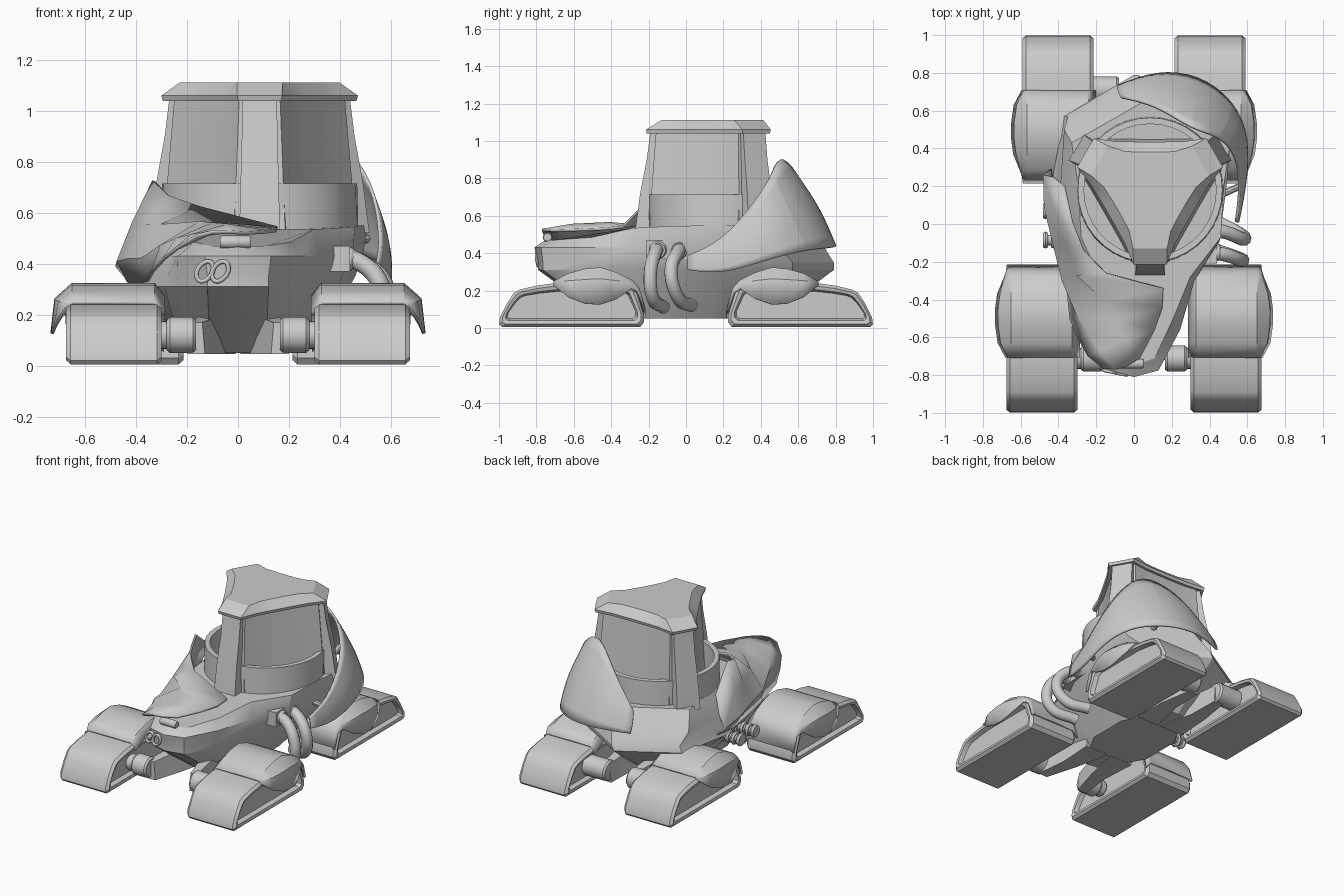
import bpy, bmesh, math
from mathutils import Vector

if "Cube" in bpy.data.objects:
    bpy.data.objects.remove(bpy.data.objects["Cube"])

def mesh(name, verts, faces, thick=0, sub=0):
    me = bpy.data.meshes.new(name)
    me.from_pydata([tuple(v) for v in verts], [], faces)
    bm = bmesh.new()
    bm.from_mesh(me)
    bmesh.ops.recalc_face_normals(bm, faces=bm.faces)
    bm.to_mesh(me)
    bm.free()
    ob = bpy.data.objects.new(name, me)
    bpy.context.collection.objects.link(ob)
    if sub:
        m = ob.modifiers.new("Subdivide", 'SUBSURF')
        m.levels = m.render_levels = sub
        m.boundary_smooth = 'PRESERVE_CORNERS'
    if thick:
        m = ob.modifiers.new("Thickness", 'SOLIDIFY')
        m.thickness = thick
        m.offset = 0
    return ob

def loft(name, rings, closed=True, cap=True, loop=False, **kw):
    n, R = len(rings[0]), len(rings)
    verts = [v for r in rings for v in r]
    faces = []
    for i in range(R if loop else R - 1):
        a, b = i * n, ((i + 1) % R) * n
        for j in range(n if closed else n - 1):
            k = (j + 1) % n
            faces.append((a + j, a + k, b + k, b + j))
    if closed and cap and not loop:
        faces += [tuple(range(n)), tuple(range((R - 1) * n, R * n))]
    return mesh(name, verts, faces, **kw)

def box(name, lo, hi):
    return loft(name, [[(x, y, z) for x, y in ((lo[0], lo[1]), (hi[0], lo[1]), (hi[0], hi[1]), (lo[0], hi[1]))]
                       for z in (lo[2], hi[2])])

def rod(name, a, b, r, n=20):
    a, b = Vector(a), Vector(b)
    q = (b - a).to_track_quat('Z', 'Y')
    ring = [Vector((math.cos(t * math.tau / n), math.sin(t * math.tau / n), 0)) for t in range(n)]
    d = (b - a).normalized() * min(.012, r * .3)
    return loft(name, [[c + q @ (p * s) for p in ring]
                       for c, s in ((a, r * .85), (a + d, r), (b - d, r), (b, r * .85))])

def hose(name, pts, r, cyclic=False):
    cu = bpy.data.curves.new(name, 'CURVE')
    cu.dimensions = '3D'
    cu.bevel_depth, cu.bevel_resolution, cu.use_fill_caps = r, 3, True
    sp = cu.splines.new('BEZIER')
    sp.bezier_points.add(len(pts) - 1)
    sp.use_cyclic_u = cyclic
    for bp, p in zip(sp.bezier_points, pts):
        bp.co = p
        bp.handle_left_type = bp.handle_right_type = 'AUTO'
    ob = bpy.data.objects.new(name, cu)
    bpy.context.collection.objects.link(ob)

# Track pods, fenders, axles and legs (four corners)
pod_profile = [(-.985, .005), (-.999, .02), (-.995, .055), (-.955, .135), (-.92, .188), (-.89, .205), (-.8, .226),
               (-.7, .24), (-.3, .24), (-.27, .21), (-.225, .07), (-.225, .03), (-.245, .005)]
fender_stations = [(-.705, .245, .225, .675), (-.63, .285, .165, .715), (-.54, .31, .13, .728), (-.46, .318, .125, .73),
                   (-.37, .29, .155, .718), (-.29, .25, .21, .685), (-.255, .21, .19, .675), (-.222, .1, .09, .672)]
for end, sy, dx in (("front", 1, 0), ("rear", -1, -.085)):
    for side, sx in (("left", -1), ("right", 1)):
        tag = end + "_" + side + "_"
        rings = []
        for x, d in ((.335, .045), (.305, .035), (.3, .016), (.318, 0), (.657, 0), (.675, .016), (.67, .035), (.64, .045)):
            rings.append([(sx * (x + dx), sy * (-.6125 + (y + .6125) * (1 - d / .39)), .122 + (z - .122) * (1 - d / .118))
                          for y, z in pod_profile])
        loft(tag + "track_pod", rings)
        loft(tag + "fender", [[(sx * (x + dx), sy * y, z) for x, z in
             ((.292, zt - .045), (.33, zt), (.65, zt), (xo - .015, zt * .7 + zl * .3), (xo, zl))]
             for y, zt, zl, xo in fender_stations], closed=False, thick=.014)
        rod(tag + "axle", (sx * (.165 + dx), sy * -.712, .12), (sx * .28, sy * -.712, .12), .07)
        rod(tag + "axle_hub", (sx * (.27 + dx), sy * -.712, .12), (sx * (.33 + dx), sy * -.712, .12), .055)
        loft(tag + "leg", [[(sx * x, sy * y, z) for x, z in ((c - w, .045), (c + w, .045), (c + w * .7, h), (c - w * .7, h))]
                           for y, c, w, h in ((-.25, .1, .09, .22), (-.5, .12, .055, .19), (-.72, .165 + dx * .7, .035, .17))])

# Hull: stacked outlines, upper deck shifted to the right under the cabin
def outline(half, shift=0):
    def s(y): return shift * min(1, max(0, (y + .6) / .5))
    pts = [(x + s(y), y, z) for x, y, z in half]
    return pts + [(-x + s(y), y, z) for x, y, z in half[-2:0:-1]]

keel = [(0, -.43), (.11, -.41), (.14, -.28), (.22, -.14), (.22, .14), (.14, .28), (.12, .42), (0, .44)]
chine = [(0, -.79), (.12, -.765), (.24, -.56), (.29, -.3), (.39, -.1), (.44, .2), (.37, .57), (0, .79)]
belt = [(0, -.81), (.13, -.775), (.24, -.56), (.29, -.3), (.4, -.1), (.44, .2), (.42, .5), (0, .74)]
deck = [(0, -.75, .47), (.11, -.71, .47), (.19, -.5, .485), (.24, -.28, .535), (.37, -.07, .545), (.385, .2, .55),
        (.42, .43, .55), (0, .67, .55)]
loft("hull", [outline([(x, y, .05) for x, y in keel]),
              outline([(x, y, .31) for x, y in chine]),
              outline([(x, y, .35) for x, y in chine], .02),
              outline([(x, y, .43) for x, y in belt], .05),
              outline(deck, .09)])

# Cabin: three-lobed roof, glass, pillars and sill around an offset centre
CX, CY = .085, .18
def turn(x, y, z, k):
    a = k * math.tau / 3
    return (CX + x * math.cos(a) - y * math.sin(a), CY + x * math.sin(a) + y * math.cos(a), z)

def lobes(r, hw, mid, z):
    pts = []
    for k in range(3):
        a, b = Vector((hw, -r)), Vector(turn(-hw, -r, 0, 1)[:2]) - Vector((CX, CY))
        out = Vector((math.cos(math.radians(30)), -.5))
        chord = ((a + b) / 2).dot(out)
        pts += [turn(-hw, -r, z, k)]
        for i in range(5):
            t = i / 5
            p = a.lerp(b, t) + out * (mid - chord) * min(1, 1.5 * math.sin(math.pi * t))
            pts.append(turn(p.x, p.y, z, k))
    return pts

loft("cabin_roof", [lobes(.36, .075, .22, 1.045), lobes(.39, .085, .25, 1.04), lobes(.395, .088, .255, 1.06),
                    lobes(.31, .09, .2, 1.112)])
loft("cabin_glass", [lobes(.38, .1, .27, .53), lobes(.34, .08, .225, 1.055)])
for k in range(3):
    loft("cabin_pillar_%d" % (k + 1), [[turn(x, y, z, k) for x, y in ((-w, -r), (w, -r), (w, -r + .1), (-w, -r + .1))]
         for z, r, w in ((.52, .452, .08), (.72, .425, .075), (.9, .39, .07), (1.05, .37, .068))])
sill = []
for i in range(36):
    c, s = math.cos(i * math.tau / 36), math.sin(i * math.tau / 36)
    sill.append([(CX + r * c, CY + r * s, z) for r, z in ((.388, .52), (.383, .715), (.35, .715), (.35, .52))])
loft("cabin_sill", sill, loop=True)

# Left side plate flowing forward into the hood
side_plate = [
    [(-.44, .29, .35), (-.475, .26, .39), (-.43, .25, .48), (-.37, .2, .58)],
    [(-.43, .1, .33), (-.47, .09, .41), (-.41, .06, .56), (-.33, .01, .725)],
    [(-.39, -.1, .32), (-.425, -.1, .42), (-.36, -.1, .55), (-.27, -.14, .665)],
    [(-.355, -.3, .33), (-.375, -.3, .42), (-.3, -.27, .55), (-.15, -.26, .62)],
    [(-.335, -.5, .37), (-.3, -.48, .47), (-.15, -.41, .56), (.155, -.34, .54)],
    [(-.29, -.61, .42), (-.24, -.58, .495), (-.1, -.51, .555), (.15, -.44, .53)],
    [(-.24, -.7, .46), (-.18, -.67, .51), (-.04, -.61, .55), (.11, -.56, .525)],
    [(-.16, -.765, .51), (-.1, -.77, .525), (-.05, -.76, .525), (.03, -.71, .52)]]
loft("left_side_plate_and_hood", side_plate, closed=False, thick=.014)

# Rear plate wrapping from the back round to the right side
rear_plate = [
    [(-.085, .73, .43), (-.09, .71, .49), (-.07, .67, .56)],
    [(.12, .81, .44), (.1, .74, .62), (.12, .63, .78)],
    [(.34, .79, .43), (.33, .67, .7), (.31, .5, .94)],
    [(.53, .65, .42), (.53, .57, .6), (.45, .47, .84)],
    [(.61, .45, .37), (.61, .42, .5), (.545, .37, .67)],
    [(.59, .2, .285), (.59, .2, .38), (.565, .19, .46)],
    [(.55, .01, .31), (.55, .01, .345), (.54, .01, .385)]]
loft("rear_plate", rear_plate, closed=False, thick=.014, sub=2)

# Struts holding the rear plate
for i, (a, b) in enumerate([((.1, .58, .5), (.11, .71, .56)), ((.3, .52, .5), (.32, .67, .57)),
                            ((.42, .42, .48), (.51, .5, .5)), ((.45, .15, .42), (.56, .2, .38))]):
    rod("rear_plate_strut_%d" % (i + 1), a, b, .018, 8)

# Right side hoses with their housing
box("hose_housing", (.36, -.21, .37), (.44, .03, .47))
hose("hose_front", [(.38, -.15, .42), (.47, -.16, .41), (.565, -.19, .3), (.55, -.18, .17), (.38, -.12, .11)], .036)
hose("hose_rear", [(.38, -.03, .42), (.47, -.04, .41), (.58, -.08, .3), (.54, -.04, .16), (.4, .03, .12)], .036)
for y in (-.15, -.035):
    rod("hose_collar", (.42, y, .42), (.455, y, .415), .047)

# Left side ribbed couplings
for y in (-.085, .07):
    rod("ribbed_coupling", (-.24, y, .24), (-.47, y, .24), .028)
    for i in range(4):
        rod("coupling_rib", (-.33 - .042 * i, y, .24), (-.355 - .042 * i, y, .24), .045, 12)

# Nose lamp and twin intake slots
rod("nose_lamp", (-.07, -.74, .485), (.05, -.74, .485), .025)
for i in (0, 1):
    x, y = -.14 + .06 * i, -.775 - .012 * i
    hose("nose_slot", [(x - .018, y, .34), (x + .012, y - .004, .335), (x + .038, y - .012, .4), (x + .008, y - .006, .405)],
         .009, cyclic=True)

# Smooth shading with sharp edges kept
bpy.ops.object.select_all(action='DESELECT')
for ob in bpy.data.objects:
    if ob.type == 'MESH':
        ob.select_set(True)
        bpy.context.view_layer.objects.active = ob
bpy.ops.object.shade_smooth_by_angle(angle=math.radians(28))
